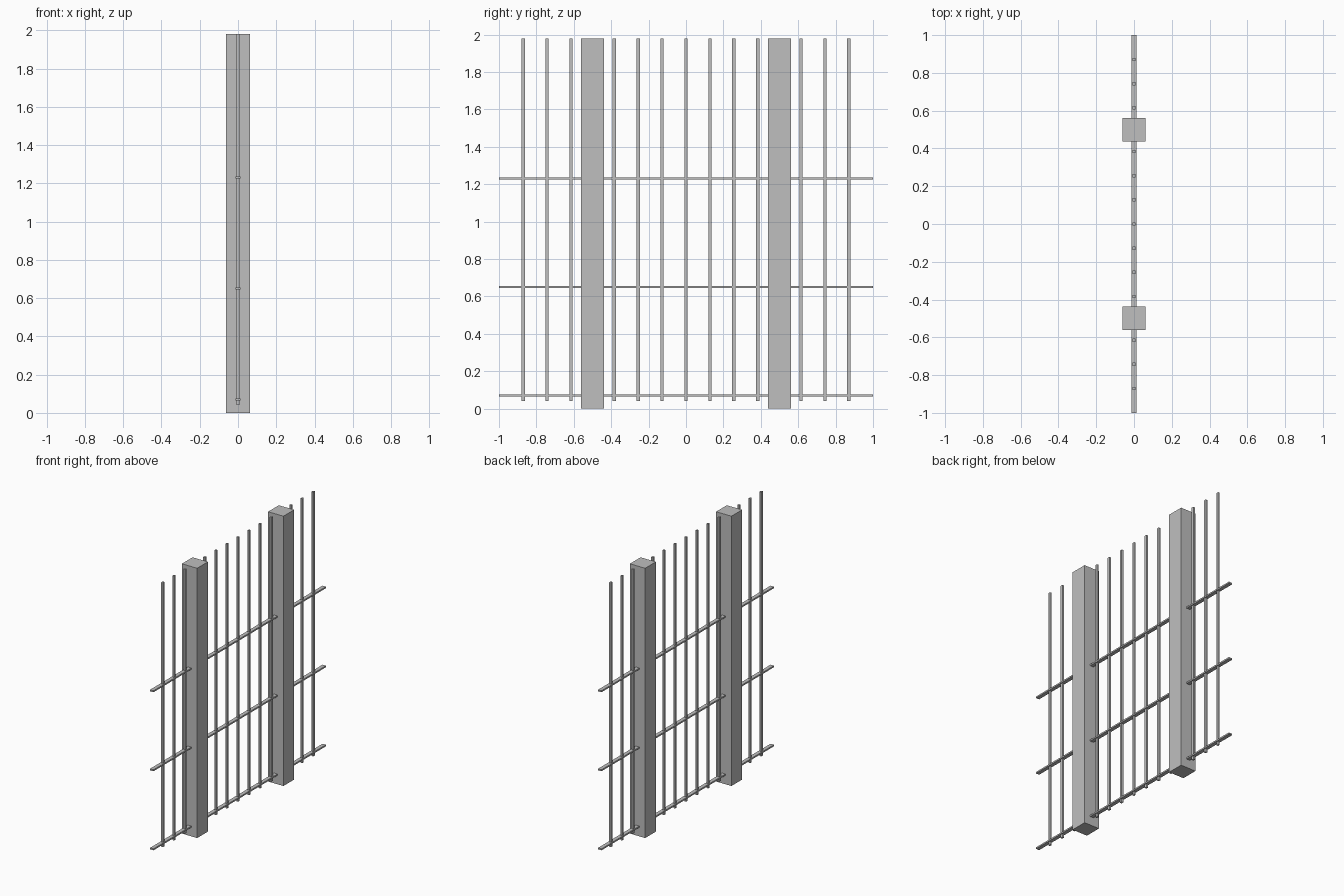
import bpy

cube = bpy.data.objects.get("Cube")
if cube:
    bpy.data.objects.remove(cube, do_unlink=True)

# One plain grey for the whole fence
grey = bpy.data.materials.new("plain_grey")
grey.use_nodes = True
colour = (0.52, 0.52, 0.52, 1.0)
grey.diffuse_color = colour
grey.node_tree.nodes["Principled BSDF"].inputs["Base Color"].default_value = colour


def box(name, centre, size):
    bpy.ops.mesh.primitive_cube_add(size=1, location=centre)
    obj = bpy.context.object
    obj.name = name
    obj.scale = size
    bpy.ops.object.transform_apply(location=False, rotation=False, scale=True)
    obj.data.materials.append(grey)
    return obj


TOP = 1.98

# Two square posts
for side, y in (("front", -0.5), ("back", 0.5)):
    box(side + "_post", (0, y, TOP / 2), (0.124, 0.124, TOP))

# Three flat rails running through the posts
for name, z in (("bottom", 0.07), ("middle", 0.65), ("top", 1.23)):
    box(name + "_rail", (0, 0, z), (0.028, 2.0, 0.011))

# Thin upright bars: a middle group and a group outside each post
BOTTOM = 0.04
middle = [i * 0.128 for i in range(-3, 4)]
outer = [0.615 + i * 0.128 for i in range(3)]
for i, y in enumerate(sorted(middle + outer + [-y for y in outer])):
    box(f"upright_bar_{i + 1}", (0, y, (TOP + BOTTOM) / 2),
        (0.014, 0.018, TOP - BOTTOM))
